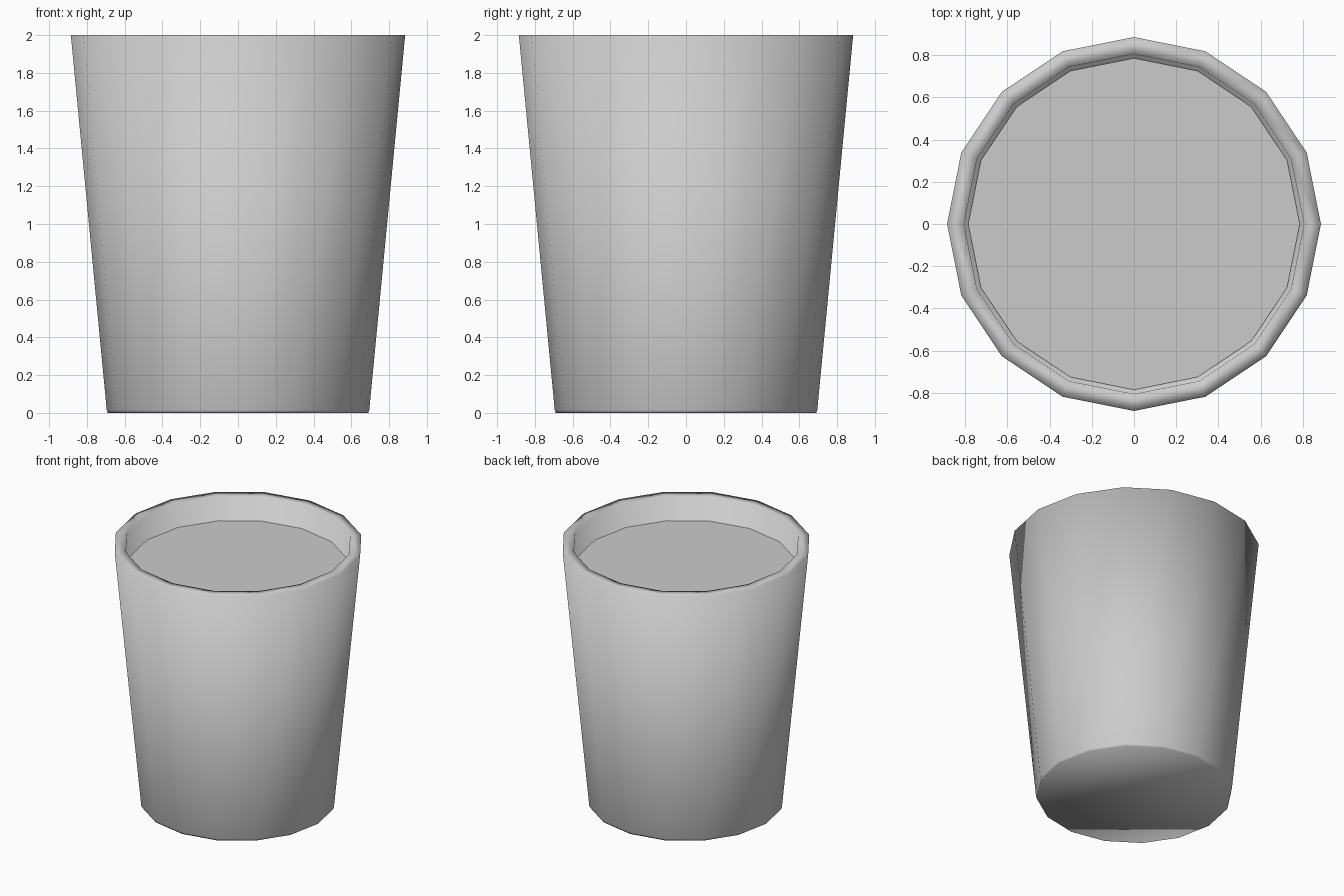
import bpy
import bmesh
from math import cos, sin, tau

SIDES = 16

cube = bpy.data.objects.get("Cube")
if cube:
    bpy.data.objects.remove(cube, do_unlink=True)


def make_material(name, colour):
    mat = bpy.data.materials.new(name)
    mat.use_nodes = True
    mat.diffuse_color = colour
    mat.node_tree.nodes["Principled BSDF"].inputs["Base Color"].default_value = colour
    return mat


def ring(bm, radius, z):
    return [bm.verts.new((radius * cos(tau * i / SIDES), radius * sin(tau * i / SIDES), z))
            for i in range(SIDES)]


def lathe(name, profile, mat, cap_end=True):
    """Revolve (radius, z) points, closing the first and last rings."""
    bm = bmesh.new()
    rings = [ring(bm, r, z) for r, z in profile]
    for a, b in zip(rings, rings[1:]):
        for i in range(SIDES):
            j = (i + 1) % SIDES
            bm.faces.new((a[i], a[j], b[j], b[i]))
    bm.faces.new(rings[0][::-1] if len(rings) > 1 else rings[0])
    if cap_end and len(rings) > 1:
        bm.faces.new(rings[-1])
    for face in bm.faces:
        face.smooth = True
    mesh = bpy.data.meshes.new(name)
    bm.to_mesh(mesh)
    bm.free()
    mesh.materials.append(mat)
    obj = bpy.data.objects.new(name, mesh)
    bpy.context.collection.objects.link(obj)
    return obj


grey = make_material("light grey", (0.6, 0.6, 0.6, 1))

# Tapered cup: base, outer wall, rim, inner wall and inner floor
lathe("cup", [(0.69, 0), (0.695, 0.015), (0.885, 2), (0.805, 2), (0.625, 0.08)], grey)

# Flat surface of the drink, just below the rim
lathe("drink_surface", [(0.785, 1.82)], grey)
